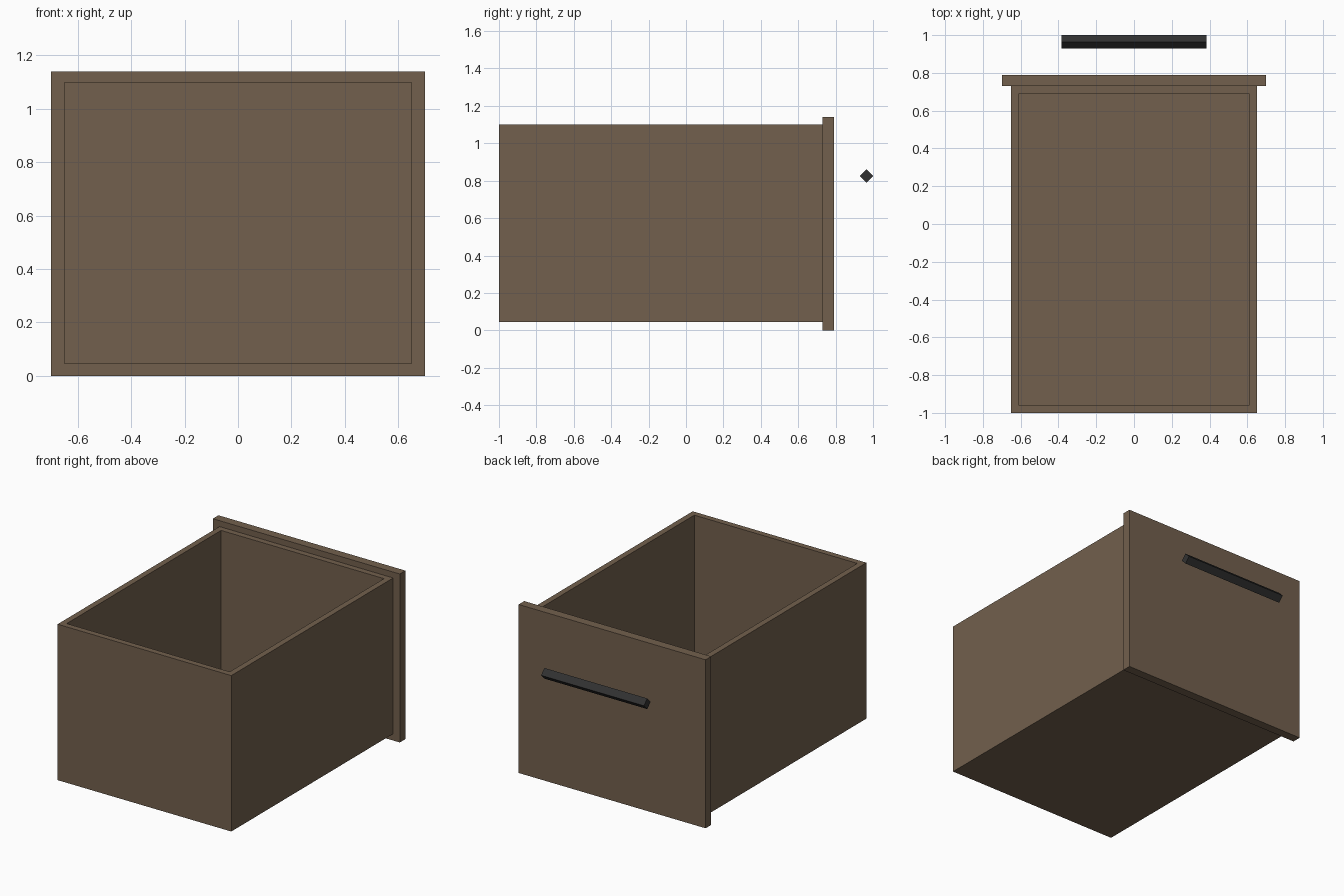
import bpy
import bmesh
from math import pi
from mathutils import Matrix

cube = bpy.data.objects.get("Cube")
if cube:
    bpy.data.objects.remove(cube, do_unlink=True)


def make_material(name, color):
    mat = bpy.data.materials.new(name)
    mat.use_nodes = True
    mat.diffuse_color = color
    mat.node_tree.nodes["Principled BSDF"].inputs["Base Color"].default_value = color
    return mat


def add_object(name, bm, mat):
    mesh = bpy.data.meshes.new(name)
    bm.to_mesh(mesh)
    bm.free()
    mesh.materials.append(mat)
    obj = bpy.data.objects.new(name, mesh)
    bpy.context.collection.objects.link(obj)
    return obj


def box(low, high):
    bm = bmesh.new()
    size = [b - a for a, b in zip(low, high)]
    centre = [(a + b) / 2 for a, b in zip(low, high)]
    bmesh.ops.create_cube(bm, size=1, matrix=Matrix.Translation(centre) @ Matrix.Diagonal((*size, 1)))
    return bm


brown = make_material("brown wood", (0.17, 0.117, 0.075, 1))
black = make_material("dark metal", (0.031, 0.031, 0.031, 1))

# Open drawer box: inset the top face, then push it down to the floor
wall = 0.04
bm = box((-0.65, -1, 0.045), (0.65, 0.73, 1.1))
top = max(bm.faces, key=lambda f: f.calc_center_median().z)
bmesh.ops.inset_region(bm, faces=[top], thickness=wall, use_even_offset=True)
floor = bmesh.ops.extrude_discrete_faces(bm, faces=[top])["faces"][0]
bmesh.ops.translate(bm, verts=floor.verts, vec=(0, 0, 0.045 + wall - 1.1))
add_object("drawer_box", bm, brown)

# Overhanging face panel
add_object("drawer_panel", box((-0.7, 0.73, 0), (0.7, 0.79, 1.14)), brown)

# Four-sided handle bar standing off the panel
bm = bmesh.new()
bmesh.ops.create_cone(bm, cap_ends=True, segments=4, radius1=0.036, radius2=0.036, depth=0.77,
                      matrix=Matrix.Translation((0, 0.964, 0.825)) @ Matrix.Rotation(pi / 2, 4, "Y"))
add_object("handle_bar", bm, black)
